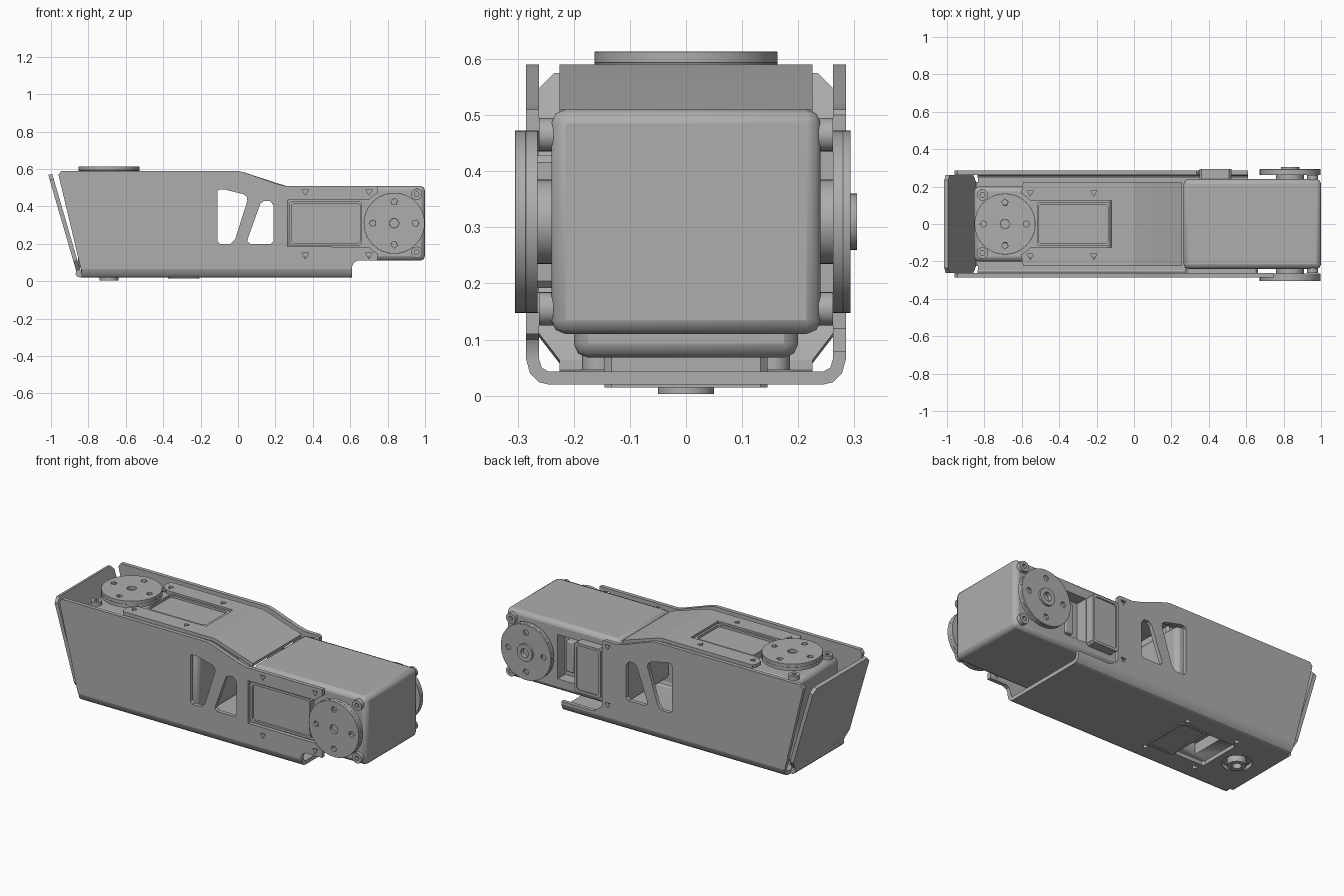
import bpy, bmesh, math
from mathutils import Matrix, Vector

cube = bpy.data.objects.get("Cube")
if cube:
    bpy.data.objects.remove(cube, do_unlink=True)

gray = bpy.data.materials.new("metal_gray")
gray.use_nodes = True
COLOR = (0.42, 0.42, 0.42, 1)
gray.diffuse_color = COLOR
for node in gray.node_tree.nodes:
    if node.type == 'BSDF_PRINCIPLED':
        node.inputs["Base Color"].default_value = COLOR

X, Y, Z = Vector((1, 0, 0)), Vector((0, 1, 0)), Vector((0, 0, 1))


def frame(origin, u, v):
    """Local frame with axes u, v and their normal."""
    m = Matrix((u, v, u.cross(v))).transposed().to_4x4()
    m.translation = Vector(origin)
    return m


def finish(name, mesh, bevel=0):
    """Make a shaded object, with its edge rounding baked in."""
    obj = bpy.data.objects.new(name, mesh)
    bpy.context.collection.objects.link(obj)
    mesh.materials.clear()
    mesh.materials.append(gray)
    if bevel:
        mod = obj.modifiers.new("edge", 'BEVEL')
        mod.width, mod.segments, mod.limit_method = bevel, 2, 'ANGLE'
    bpy.context.view_layer.objects.active = obj
    bpy.ops.object.select_all(action='DESELECT')
    obj.select_set(True)
    bpy.ops.object.shade_smooth_by_angle(angle=math.radians(30))
    return obj


def plate(name, m, loops, w0, w1, bevel=0):
    """Flat outline with holes, thick from w0 to w1 along the normal."""
    curve = bpy.data.curves.new(name, 'CURVE')
    curve.dimensions, curve.fill_mode = '2D', 'BOTH'
    curve.extrude = (w1 - w0) / 2
    for loop in loops:
        s = curve.splines.new('POLY')
        s.points.add(len(loop) - 1)
        for p, (a, b) in zip(s.points, loop):
            p.co = (a, b, 0, 1)
        s.use_cyclic_u = True
    tmp = bpy.data.objects.new("helper", curve)
    bpy.context.collection.objects.link(tmp)
    dg = bpy.context.evaluated_depsgraph_get()
    mesh = bpy.data.meshes.new_from_object(tmp.evaluated_get(dg))
    bpy.data.objects.remove(tmp, do_unlink=True)
    bm = bmesh.new()
    bm.from_mesh(mesh)
    bmesh.ops.remove_doubles(bm, verts=bm.verts, dist=0.0001)
    bm.transform(m @ Matrix.Translation((0, 0, (w0 + w1) / 2)))
    bmesh.ops.recalc_face_normals(bm, faces=bm.faces)
    bm.to_mesh(mesh)
    bm.free()
    return finish(name, mesh, bevel)


def box(name, m, lo, hi, bevel=0):
    lo, hi = Vector(lo), Vector(hi)
    bm = bmesh.new()
    bmesh.ops.create_cube(bm, size=1)
    bm.transform(m @ Matrix.Translation((lo + hi) / 2) @ Matrix.Diagonal((*(hi - lo), 1)))
    mesh = bpy.data.meshes.new(name)
    bm.to_mesh(mesh)
    bm.free()
    return finish(name, mesh, bevel)


def circle(r, u=0, v=0, n=48, turn=0):
    return [(u + r * math.cos(2 * math.pi * i / n + turn),
             v + r * math.sin(2 * math.pi * i / n + turn)) for i in range(n)]


def rect(u0, u1, v0, v1, c=0.012):
    """Rectangle with clipped corners."""
    return [(u0 + c, v0), (u1 - c, v0), (u1, v0 + c), (u1, v1 - c),
            (u1 - c, v1), (u0 + c, v1), (u0, v1 - c), (u0, v0 + c)]


def mouth():
    """Opening around the turning disc that runs into the panel window."""
    arc = [(0.185 * math.cos(math.radians(a)), 0.185 * math.sin(math.radians(a)))
           for a in range(61, 41, -3)]
    half = [(0.09, 0.2)] + arc + [(0.57, 0.125)]
    return half + [(u, -v) for u, v in reversed(half)]


def triangle(u, v):
    return circle(0.02, u, v, 3, -math.pi / 2)


def servo(label, m, idler_disc):
    # Case with a cable recess on the idler side
    case = box(label + "_case", m, (-0.165, -0.2, -0.24), (0.57, 0.2, 0.24), 0.025)
    cutter = box(label + "_recess_cutter", m, (0.17, -0.13, -0.3), (0.31, 0.13, -0.17))
    cutter.hide_render = True
    cut = case.modifiers.new("recess", 'BOOLEAN')
    cut.operation, cut.object = 'DIFFERENCE', cutter
    dg = bpy.context.evaluated_depsgraph_get()
    mesh = bpy.data.meshes.new_from_object(case.evaluated_get(dg))
    case.modifiers.clear()
    case.data = mesh
    bpy.data.objects.remove(cutter, do_unlink=True)
    box(label + "_connector", m, (0.20, -0.09, -0.21), (0.25, 0.09, -0.16), 0.006)
    # Horn disc with screw holes
    holes = [circle(0.018, 0.115 * math.cos(a), 0.115 * math.sin(a), 5, a)
             for a in (0, math.pi / 2, math.pi, math.pi * 1.5)]
    disc = [circle(0.163), circle(0.025, n=16)] + holes
    plate(label + "_horn_neck", m, [circle(0.075)], 0.23, 0.285)
    plate(label + "_horn_base", m, [circle(0.163)], 0.265, 0.285)
    plate(label + "_horn_disc", m, disc, 0.285, 0.305, 0.004)
    # Idler bearing
    plate(label + "_idler_neck", m, [circle(0.075)], -0.265, -0.23)
    plate(label + "_idler_cap", m, [circle(0.05), circle(0.025, n=16)], -0.305, -0.26, 0.003)
    if idler_disc:
        plate(label + "_idler_base", m, [circle(0.163)], -0.28, -0.262)
        plate(label + "_idler_disc", m, disc, -0.293, -0.28, 0.004)
    # Raised frames and sunk panels on both faces
    plate(label + "_front_frame", m,
          [rect(0.172, 0.563, -0.118, 0.118), rect(0.18, 0.55, -0.105, 0.105)], 0.23, 0.275)
    plate(label + "_front_panel", m, [rect(0.175, 0.56, -0.115, 0.115)], 0.23, 0.262)
    plate(label + "_rear_frame", m,
          [rect(0.315, 0.485, -0.145, 0.145), rect(0.328, 0.472, -0.13, 0.13)], -0.293, -0.23)
    plate(label + "_rear_panel", m, [rect(0.32, 0.48, -0.14, 0.14)], -0.286, -0.23)
    # Corner screw bosses
    for v in (-0.155, 0.155):
        for w0, w1 in ((0.23, 0.262), (-0.262, -0.23)):
            plate(label + "_screw_boss", m,
                  [circle(0.03, -0.12, v, 20), circle(0.014, -0.12, v, 6)], w0, w1)


yaw = frame((-0.69, 0, 0.308), X, Y)
pitch = frame((0.835, 0, 0.31), -X, -Z)
servo("upright_servo", yaw, False)
servo("joint_servo", pitch, True)

# Side plates of the bracket
side = frame((0, 0, 0), X, Z)
slot_a = [(-0.11, 0.48), (-0.1, 0.49), (-0.07, 0.49), (0.03, 0.465), (0.048, 0.45),
          (0.05, 0.43), (-0.015, 0.225), (-0.04, 0.2), (-0.095, 0.2), (-0.11, 0.215)]
slot_b = [(0.12, 0.415), (0.14, 0.43), (0.17, 0.43), (0.19, 0.405), (0.19, 0.215),
          (0.175, 0.2), (0.065, 0.2), (0.05, 0.215), (0.055, 0.235)]
shared = [(0.2, 0.523), (0.03, 0.583), (0, 0.59), (-0.945, 0.59), (-0.96, 0.57), (-0.84, 0.065)]
foot = [(0.61, 0.065), (0.61, 0.08)]
front_edge = [(0.835 - u, 0.31 + v) for u, v in reversed(mouth())]
plate("front_side_plate", side,
      [shared + foot + [(0.62, 0.1), (0.64, 0.11)] + front_edge + [(0.25, 0.51)],
       slot_a, slot_b] + [triangle(0.36, z) for z in (0.14, 0.48)]
      + [triangle(0.70, z) for z in (0.14, 0.48)], 0.262, 0.285)
plate("back_side_plate", side,
      [shared + foot + [(0.4, 0.08), (0.345, 0.12), (0.345, 0.5), (0.335, 0.51), (0.25, 0.51)],
       slot_a, slot_b] + [triangle(0.31, z) for z in (0.14, 0.48)], -0.285, -0.262)

# Floor sheet with the bearing hole, cable slot and screw holes
floor = frame((0, 0, 0), X, Y)
plate("bracket_floor", floor,
      [[(-0.835, -0.245), (0.61, -0.245), (0.61, 0.245), (-0.835, 0.245)],
       circle(0.08, -0.69, 0, 32), rect(-0.575, -0.38, -0.13, 0.13)]
      + [triangle(x, y) for x in (-0.55, -0.22) for y in (-0.17, 0.17)], 0.02, 0.043)

# Folded corners between floor and sides
for s in (-1, 1):
    bend = [(s * y, z) for y, z in ((0.245, 0.02), (0.262, 0.024), (0.278, 0.04), (0.285, 0.065),
                                    (0.262, 0.066), (0.257, 0.05), (0.245, 0.043))]
    plate("folded_corner", frame((0, 0, 0), Y, Z), [bend], -0.836, 0.61)

# Slanted end plate and its fold
slope = Vector((-0.15, 0, 0.515)).normalized()
plate("end_plate", frame((-0.855, 0, 0.06), Y, slope),
      [[(-0.225, 0), (0.225, 0), (0.262, 0.05), (0.262, 0.505), (0.235, 0.533),
        (-0.235, 0.533), (-0.262, 0.505), (-0.262, 0.05)]], -0.011, 0.011)
plate("end_fold", side, [[(-0.866, 0.058), (-0.868, 0.035), (-0.855, 0.022), (-0.83, 0.02),
                          (-0.83, 0.043), (-0.842, 0.046), (-0.843, 0.064)]], -0.225, 0.225)

# Top cover with the window, and its sloping front
plate("top_cover", yaw,
      [mouth() + [(0.1, -0.225), (0.69, -0.225), (0.69, 0.225), (0.1, 0.225)]]
      + [triangle(u, v) for u in (0.135, 0.475) for v in (-0.17, 0.17)], 0.262, 0.282)
plate("cover_slope", side, [[(0, 0.59), (0.03, 0.583), (0.255, 0.51), (0.25, 0.49),
                             (0.025, 0.563), (0, 0.57)]], -0.225, 0.225)
